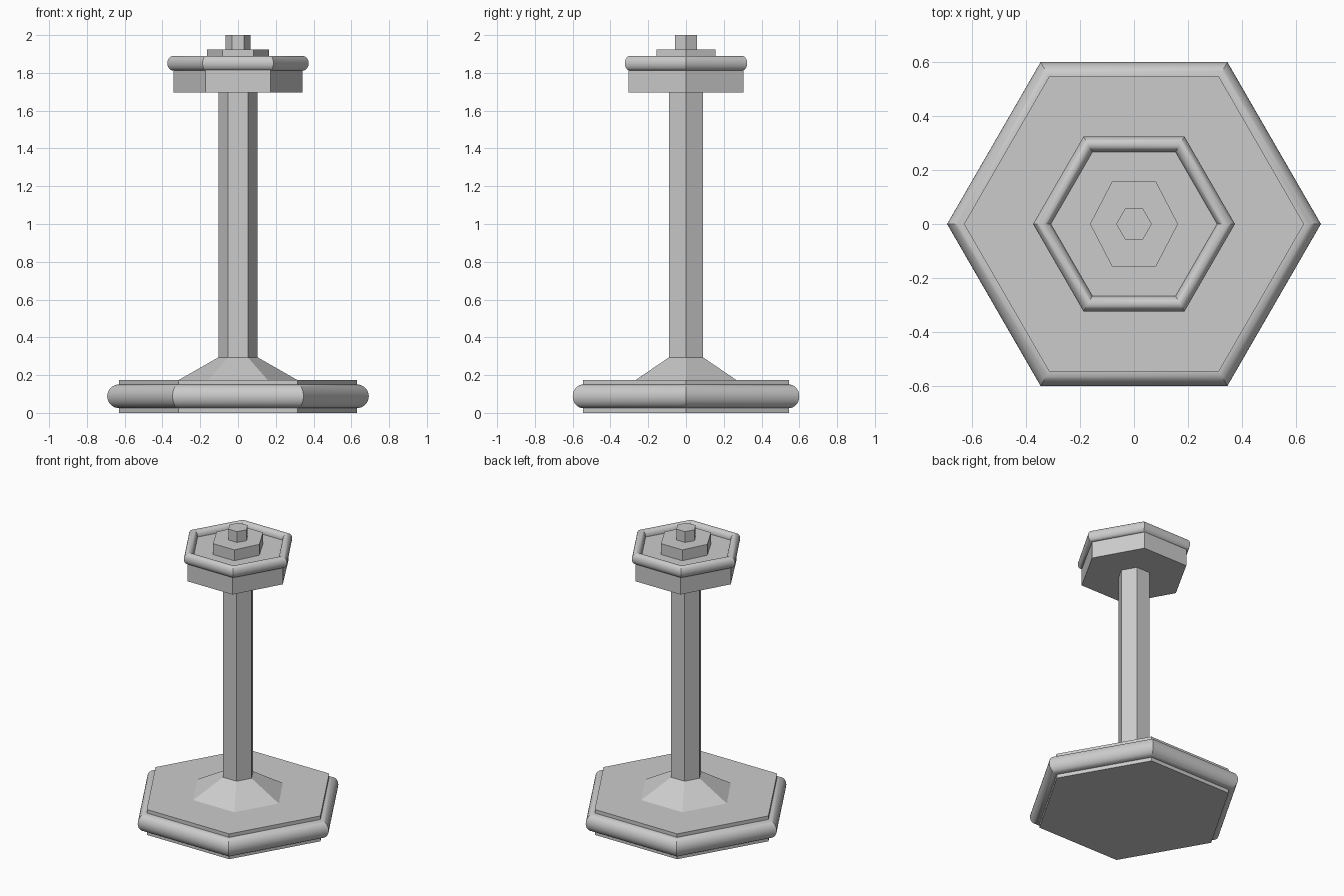
import bpy, math

if "Cube" in bpy.data.objects:
    bpy.data.objects.remove(bpy.data.objects["Cube"])


def hex_solid(name, r_bottom, r_top, z0, z1, apo_bottom=None, apo_top=None):
    """Six-sided solid with corners on the x axis; apo_* sets the half depth in y."""
    k = math.sqrt(3) / 2
    rings = [(r_bottom, apo_bottom or r_bottom * k, z0),
             (r_top, apo_top or r_top * k, z1)]
    verts = []
    for r, apo, z in rings:
        for i in range(6):
            a = i * math.pi / 3
            verts.append((r * math.cos(a), apo / k * math.sin(a), z))
    faces = [tuple(range(5, -1, -1)), tuple(range(6, 12))]
    faces += [(i, (i + 1) % 6, 6 + (i + 1) % 6, 6 + i) for i in range(6)]
    mesh = bpy.data.meshes.new(name)
    mesh.from_pydata(verts, [], faces)
    obj = bpy.data.objects.new(name, mesh)
    bpy.context.collection.objects.link(obj)
    return obj


def hex_ring(name, radius, tube, half_height, z):
    """Six-sided rounded rim with sharp mitred corners."""
    bpy.ops.mesh.primitive_torus_add(major_segments=6, minor_segments=32,
                                     major_radius=radius, minor_radius=tube,
                                     location=(0, 0, z))
    obj = bpy.context.object
    obj.name = name
    obj.scale.z = half_height / tube
    bpy.ops.object.transform_apply(location=False, rotation=False, scale=True)
    bpy.ops.object.shade_smooth_by_angle(angle=math.radians(30))
    return obj


# Base: slab, rounded rim and sloped collar
hex_solid("base_slab", 0.63, 0.63, 0.0, 0.175)
hex_ring("base_rim", 0.63, 0.0625, 0.0625, 0.088)
hex_solid("base_collar", 0.312, 0.104, 0.175, 0.294, apo_bottom=0.265)

# Column
hex_solid("column", 0.104, 0.104, 0.294, 1.70)

# Head: slab, raised rim, cap and stub
hex_solid("head_slab", 0.342, 0.342, 1.697, 1.85, apo_bottom=0.305, apo_top=0.305)
hex_ring("head_rim", 0.341, 0.033, 0.039, 1.851)
hex_solid("head_cap", 0.163, 0.163, 1.85, 1.925, apo_bottom=0.157, apo_top=0.157)
hex_solid("top_stub", 0.066, 0.066, 1.925, 2.0)
